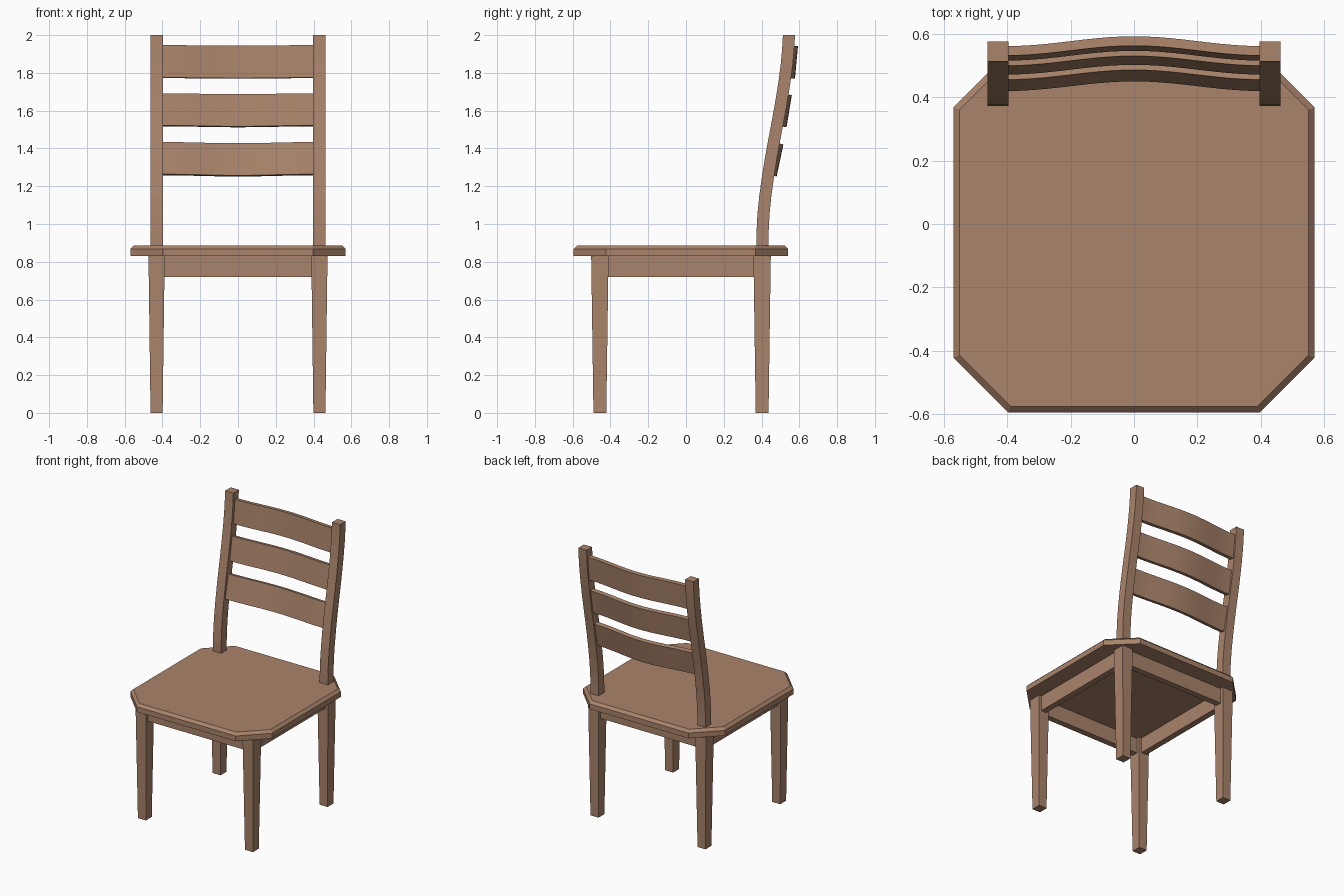
import bpy, bmesh, math

if "Cube" in bpy.data.objects:
    bpy.data.objects.remove(bpy.data.objects["Cube"])

wood = bpy.data.materials.new("brown wood")
wood.diffuse_color = (0.40, 0.23, 0.145, 1)
wood.use_nodes = True
wood.node_tree.nodes["Principled BSDF"].inputs["Base Color"].default_value = wood.diffuse_color


def loft(name, rings):
    """Closed solid through a list of rings with equal point counts."""
    bm = bmesh.new()
    loops = [[bm.verts.new(p) for p in ring] for ring in rings]
    n = len(loops[0])
    for a, b in zip(loops, loops[1:]):
        for i in range(n):
            j = (i + 1) % n
            bm.faces.new((a[i], a[j], b[j], b[i]))
    bm.faces.new(loops[0][::-1])
    bm.faces.new(loops[-1])
    bmesh.ops.recalc_face_normals(bm, faces=bm.faces[:])
    mesh = bpy.data.meshes.new(name)
    bm.to_mesh(mesh)
    bm.free()
    mesh.materials.append(wood)
    obj = bpy.data.objects.new(name, mesh)
    bpy.context.collection.objects.link(obj)
    return obj


def rect(cx, cy, hx, hy, z):
    return [(cx - hx, cy - hy, z), (cx + hx, cy - hy, z),
            (cx + hx, cy + hy, z), (cx - hx, cy + hy, z)]


def octagon(inset, z):
    x, y0, y1 = 0.57 - inset, -0.595 + inset, 0.54 - inset
    c = 0.172 - inset * 0.586
    return [(-x + c, y0, z), (x - c, y0, z), (x, y0 + c, z), (x, y1 - c, z),
            (x - c, y1, z), (-x + c, y1, z), (-x, y1 - c, z), (-x, y0 + c, z)]


# Seat with cut corners and a bevelled top edge
loft("seat", [octagon(0, 0.83), octagon(0, 0.868), octagon(0.019, 0.887)])

# Tapered legs and S-curved back posts
LEG_X, FRONT_Y, BACK_Y = 0.431, -0.456, 0.403
POST = [(0.86, 0.373), (0.95, 0.373), (1.05, 0.378), (1.15, 0.388), (1.25, 0.402),
        (1.35, 0.418), (1.45, 0.436), (1.55, 0.455), (1.65, 0.473), (1.75, 0.489),
        (1.85, 0.502), (1.93, 0.509), (2.0, 0.513)]
for side, sx in (("left", -1), ("right", 1)):
    for end, y in (("front", FRONT_Y), ("back", BACK_Y)):
        loft(f"{end}_leg_{side}", [rect(sx * LEG_X, y, 0.032, 0.034, 0),
                                   rect(sx * LEG_X, y, 0.043, 0.046, 0.835)])
    loft(f"back_post_{side}", [rect(sx * 0.43, y + 0.032, 0.033, 0.032, z)
                               for z, y in POST])

# Apron rails between the legs
for end, y in (("front", FRONT_Y), ("back", BACK_Y)):
    loft(f"{end}_apron", [rect(0, y, 0.40, 0.022, z) for z in (0.72, 0.835)])
for side, sx in (("left", -1), ("right", 1)):
    loft(f"{side}_apron", [rect(sx * LEG_X, (FRONT_Y + BACK_Y) / 2, 0.022, 0.40, z)
                           for z in (0.72, 0.835)])


# Back slats, leaning with the posts and bowed backwards in the middle
def slat(name, z0, y0, z1, y1, thick=0.03, bow=0.031, half=0.402, steps=20):
    lean = math.atan2(y1 - y0, z1 - z0)
    ny, nz = math.cos(lean), -math.sin(lean)
    rings = []
    for i in range(steps + 1):
        x = -half + 2 * half * i / steps
        d = bow * (1 + math.cos(math.pi * x / half)) / 2
        rings.append([(x, y + o * ny, z + o * nz) for y, z, o in
                      ((y0, z0, d), (y1, z1, d), (y1, z1, d + thick), (y0, z0, d + thick))])
    return loft(name, rings)


slat("lower_slat", 1.264, 0.420, 1.434, 0.456)
slat("middle_slat", 1.522, 0.472, 1.692, 0.500)
slat("upper_slat", 1.775, 0.516, 1.947, 0.532)
